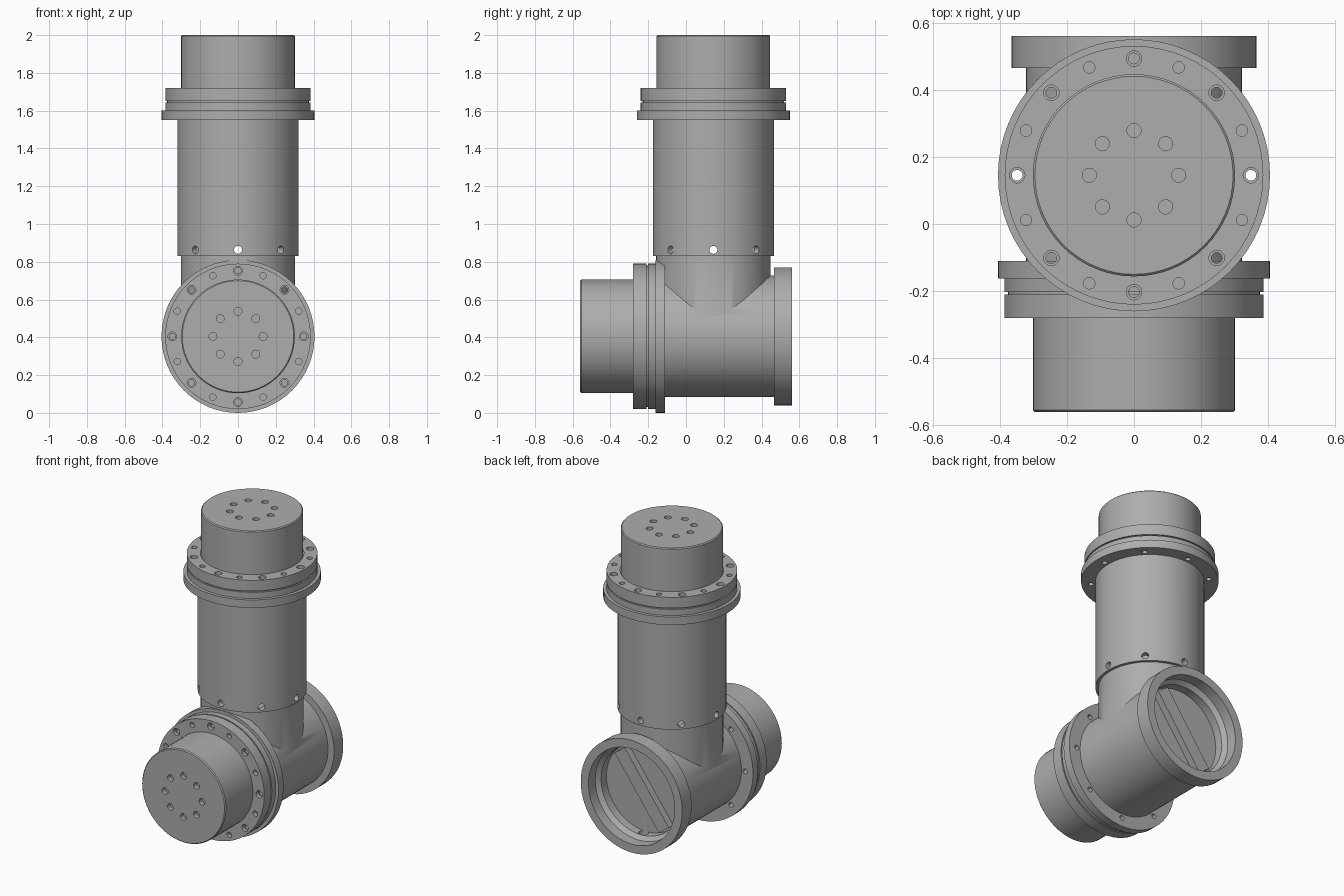
import bpy, bmesh, math
from mathutils import Matrix, Vector

if "Cube" in bpy.data.objects:
    bpy.data.objects.remove(bpy.data.objects["Cube"])

metal = bpy.data.materials.new("satin_grey")
metal.use_nodes = True
grey = (0.42, 0.42, 0.42, 1)
metal.diffuse_color = grey
metal.node_tree.nodes["Principled BSDF"].inputs["Base Color"].default_value = grey

AXIS_Y, AXIS_Z = 0.145, 0.405   # upright axis and cross axis
SEG = 64


def lathe(bm, profile, matrix=Matrix(), seg=SEG):
    """Turn an (r, z) profile, bottom to top, into a closed solid."""
    rings = [[bm.verts.new(matrix @ Vector((r * math.cos(a), r * math.sin(a), z)))
              for a in (2 * math.pi * i / seg for i in range(seg))] for r, z in profile]
    for low, high in zip(rings, rings[1:]):
        for i in range(seg):
            j = (i + 1) % seg
            bm.faces.new((low[i], low[j], high[j], high[i]))
    bm.faces.new(rings[0][::-1])
    bm.faces.new(rings[-1])


def finish(name, bm):
    bmesh.ops.recalc_face_normals(bm, faces=bm.faces)
    mesh = bpy.data.meshes.new(name)
    bm.to_mesh(mesh)
    bm.free()
    mesh.materials.append(metal)
    obj = bpy.data.objects.new(name, mesh)
    bpy.context.collection.objects.link(obj)
    return obj


def turned(name, profile, matrix=Matrix()):
    bm = bmesh.new()
    lathe(bm, profile, matrix)
    return finish(name, bm)


def combine(obj, tool, operation):
    """Apply a boolean and discard the tool."""
    tool.hide_render = True
    mod = obj.modifiers.new(operation, 'BOOLEAN')
    mod.operation, mod.object, mod.solver = operation, tool, 'EXACT'
    bpy.context.view_layer.objects.active = obj
    bpy.ops.object.modifier_apply(modifier=mod.name)
    bpy.data.objects.remove(tool)


def smooth(obj):
    bpy.ops.object.select_all(action='DESELECT')
    obj.select_set(True)
    bpy.context.view_layer.objects.active = obj
    bpy.ops.object.shade_smooth_by_angle(angle=math.radians(30))


def ring_of(bm, profile, radius, start=0.0):
    for i in range(8):
        a = start + i * math.pi / 4
        lathe(bm, profile, Matrix.Translation((radius * math.cos(a), radius * math.sin(a), 0)), 20)


def actuator(name, matrix):
    """Flanged motor unit with bolt holes, rising along its local z."""
    obj = turned(name, [(0.405, 0), (0.405, 0.052), (0.385, 0.052), (0.385, 0.092),
                        (0.375, 0.092), (0.375, 0.1), (0.385, 0.1), (0.385, 0.17),
                        (0.305, 0.17), (0.305, 0.166), (0.301, 0.166), (0.301, 0.444), (0.295, 0.45)])
    bm = bmesh.new()
    ring_of(bm, [(0.016, -0.05), (0.016, 0.145), (0.023, 0.145), (0.023, 0.2)], 0.348)
    ring_of(bm, [(0.017, 0.14), (0.017, 0.2)], 0.348, math.pi / 8)
    ring_of(bm, [(0.021, 0.42), (0.021, 0.5)], 0.133)
    combine(obj, finish("hole_cutter", bm), 'DIFFERENCE')
    obj.matrix_world = matrix
    smooth(obj)


forward = Matrix.Rotation(math.pi / 2, 4, 'X')     # local z to -y
backward = Matrix.Rotation(-math.pi / 2, 4, 'X')   # local z to +y
upright = Matrix.Translation((0, AXIS_Y, 0))
cross = Matrix.Translation((0, 0, AXIS_Z))

actuator("top_actuator", Matrix.Translation((0, AXIS_Y, 1.55)))
actuator("front_actuator", Matrix.Translation((0, -0.11, AXIS_Z)) @ forward)

# T-shaped housing with rear flange, neck and open rear socket
housing = turned("housing", [(0.322, -0.112), (0.322, 0.465), (0.365, 0.465), (0.365, 0.56)],
                 cross @ backward)
combine(housing, turned("neck", [(0.303, AXIS_Z), (0.303, 0.835)], upright), 'UNION')
combine(housing, turned("socket_cutter", [(0.285, 0.41), (0.285, 0.465), (0.31, 0.49), (0.31, 0.6)],
                        cross @ backward), 'DIFFERENCE')
combine(housing, turned("drain_cutter", [(0.03, -0.1), (0.03, 0.2)],
                        Matrix.Translation((0, 0.435, 0))), 'DIFFERENCE')
smooth(housing)

# Slanted grip bar in the rear socket
bm = bmesh.new()
bmesh.ops.create_cube(bm, size=1, matrix=Matrix.Translation((0, 0.43, AXIS_Z))
                      @ Matrix.Rotation(math.radians(-54), 4, 'Y')
                      @ Matrix.Diagonal((0.54, 0.05, 0.09, 1)))
finish("grip_bar", bm)

# Hollow upright tube with screw holes round its foot
tube = turned("upright_tube", [(0.321, 0.83), (0.321, 1.552)], upright)
combine(tube, turned("bore_cutter", [(0.285, 0.835), (0.285, 1.5)], upright), 'DIFFERENCE')
bm = bmesh.new()
for i in range(4):
    turn = Matrix.Translation((0, AXIS_Y, 0.863)) @ Matrix.Rotation(i * math.pi / 4, 4, 'Z') @ forward
    lathe(bm, [(0.021, -0.4), (0.021, 0.4)], turn @ Matrix.Translation((0, 0, 0)), 20) if i == 0 else None
    for side in (0, math.pi):
        if i:
            lathe(bm, [(0.021, 0.2), (0.021, 0.4)], Matrix.Translation((0, AXIS_Y, 0.863))
                  @ Matrix.Rotation(i * math.pi / 4 + side, 4, 'Z') @ forward, 20)
combine(tube, finish("screw_hole_cutter", bm), 'DIFFERENCE')
smooth(tube)
